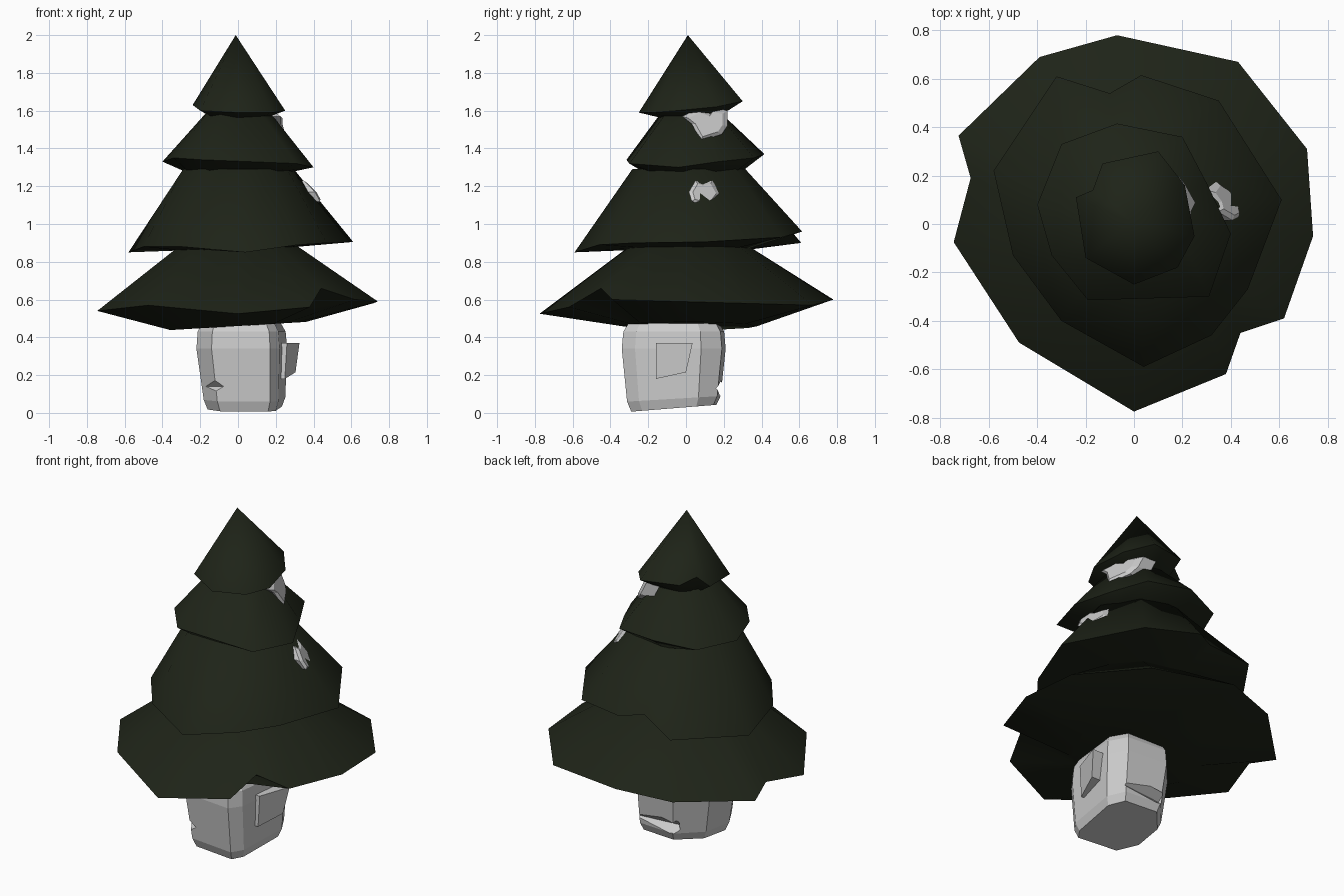
import bpy, math
from mathutils import Vector

if "Cube" in bpy.data.objects:
    bpy.data.objects.remove(bpy.data.objects["Cube"])

green = bpy.data.materials.new("dark_green")
green.diffuse_color = (0.013, 0.017, 0.009, 1)
green.use_nodes = True
green.node_tree.nodes["Principled BSDF"].inputs["Base Color"].default_value = green.diffuse_color


def loft(name, rings, apex=None, mat=None):
    """Skin equal-length rings from bottom to top, closed by caps or an apex."""
    n = len(rings[0])
    verts = [tuple(p) for ring in rings for p in ring]
    faces = [(k * n + i, k * n + (i + 1) % n, (k + 1) * n + (i + 1) % n, (k + 1) * n + i)
             for k in range(len(rings) - 1) for i in range(n)]
    faces.append(tuple(reversed(range(n))))
    last = (len(rings) - 1) * n
    if apex:
        verts.append(apex)
        faces += [(last + i, last + (i + 1) % n, len(verts) - 1) for i in range(n)]
    else:
        faces.append(tuple(range(last, last + n)))
    me = bpy.data.meshes.new(name)
    me.from_pydata(verts, [], faces)
    ob = bpy.data.objects.new(name, me)
    bpy.context.collection.objects.link(ob)
    if mat:
        me.materials.append(mat)
    return ob


def circle(rim, r, z, tilt=0):
    """Ring of radius r that follows the directions of the rim points."""
    out = []
    for x, y, _ in rim:
        a = math.atan2(y, x)
        out.append((r * math.cos(a), r * math.sin(a) + 0.015, z + tilt * r * math.cos(a)))
    return out


def tier(name, rim, under, top=None, apex=None):
    rim = rim[::-1]  # listed clockwise from above
    rings = [circle(rim, *under), rim]
    if top:
        rings.append(circle(rim, *top))
    ob = loft(name, rings, apex, green)
    bpy.ops.object.select_all(action='DESELECT')
    ob.select_set(True)
    bpy.context.view_layer.objects.active = ob
    bpy.ops.object.shade_smooth_by_angle(angle=math.radians(62))


# foliage tiers, irregular rims
tier("bottom_branches", [
    (-.07, .78, .60), (.43, .67, .57), (.715, .31, .58), (.74, -.05, .59), (.62, -.39, .60),
    (.44, -.45, .66), (.38, -.62, .56), (0, -.775, .525), (-.475, -.49, .57),
    (-.745, -.075, .54), (-.675, .19, .58), (-.725, .365, .545), (-.39, .69, .57)],
    (.36, .46, .06), top=(.29, .90))
tier("lower_middle_branches", [
    (-.32, .61, .90), (-.1, .54, .97), (.03, .615, .96), (.35, .51, .93), (.61, .1, .905),
    (.47, -.27, .90), (.32, -.46, .89), (.04, -.59, .85), (-.3, -.4, .88),
    (-.5, -.13, .88), (-.58, .22, .85)],
    (.32, .87, .03), top=(.30, 1.29))
tier("upper_middle_branches", [
    (-.3, .33, 1.34), (-.07, .415, 1.37), (.2, .36, 1.35), (.3, .17, 1.33), (.4, -.04, 1.30),
    (.31, -.3, 1.32), (-.19, -.315, 1.34), (-.34, -.13, 1.35), (-.4, .08, 1.33)],
    (.28, 1.275), top=(.175, 1.585))
tier("top_branches", [
    (.1, .3, 1.65), (-.13, .25, 1.66), (-.17, .14, 1.68), (-.24, .11, 1.63), (-.2, -.14, 1.60),
    (0, -.25, 1.59), (.18, -.18, 1.59), (.25, -.05, 1.60), (.21, .16, 1.62)],
    (.16, 1.565), apex=(-.012, .01, 2.0))

# chunky squarish trunk
plan = [(-.14, -.31), (.17, -.34), (.22, -.27), (.26, .08), (.2, .19), (-.06, .21),
        (-.2, .05), (-.22, -.17)]
cy = -.06
rings = []
for z, s, tilt in ((.005, .82, .08), (.06, .9, .06), (.34, 1.0, 0), (.43, .97, 0), (.49, .84, 0)):
    shift = .02 * max(0, 1 - z / .34)
    rings.append([(x * s + shift, cy + (y - cy) * s, z + tilt * (y * s + .3)) for x, y in plan])
trunk = loft("trunk", rings)

# split plate of bark, flush at the front and lifting towards the back
plate = [(-.16, .18), (.0, .215), (.035, .37), (-.16, .37)]
loft("bark_plate", [[(.17, y, z) for y, z in plate],
                    [(.255 + .34 * (y + .16) + .06 * (z - .3), y, z) for y, z in plate]])

# wedge notches cut in the trunk
for i, (loc, rot) in enumerate([((-.18, -.25, .14), -.8), ((.08, .19, .13), .1)]):
    bpy.ops.mesh.primitive_cube_add(size=1, location=loc, rotation=(math.pi / 4, 0, rot))
    cutter = bpy.context.object
    cutter.name = f"notch_cutter_{i + 1}"
    cutter.scale = (.3, .06, .06)
    cutter.hide_render = True
    cutter.display_type = 'WIRE'
    cut = trunk.modifiers.new("notch", 'BOOLEAN')
    cut.operation, cut.solver, cut.object = 'DIFFERENCE', 'EXACT', cutter


def stone(name, outline, centre, slope, turn, depth):
    """Angular stone: y-z outline, outer face leaning with the foliage."""
    cx, cyy, cz = centre

    def ring(off, s):
        out = []
        for y, z in outline:
            dy, dz = (y - cyy) * s, (z - cz) * s
            out.append(Vector((cx + off - slope * dz - turn * dy, cyy + dy, cz + dz)))
        return out
    loft(name, [ring(-depth, 1), ring(-.012, 1), ring(.006, .75)])


# stones lodged in the right side
stone("upper_stone", [(-.02, 1.57), (.03, 1.53), (.08, 1.44), (.19, 1.475), (.22, 1.52),
                      (.22, 1.6), (.15, 1.615), (.13, 1.585), (.06, 1.61)],
      (.205, .11, 1.53), .5, .4, .1)
stone("lower_stone", [(.015, 1.17), (.03, 1.12), (.1, 1.095), (.15, 1.12), (.18, 1.16),
                      (.14, 1.23), (.09, 1.215), (.05, 1.23)], (.38, .1, 1.165), .7, .5, .07)
